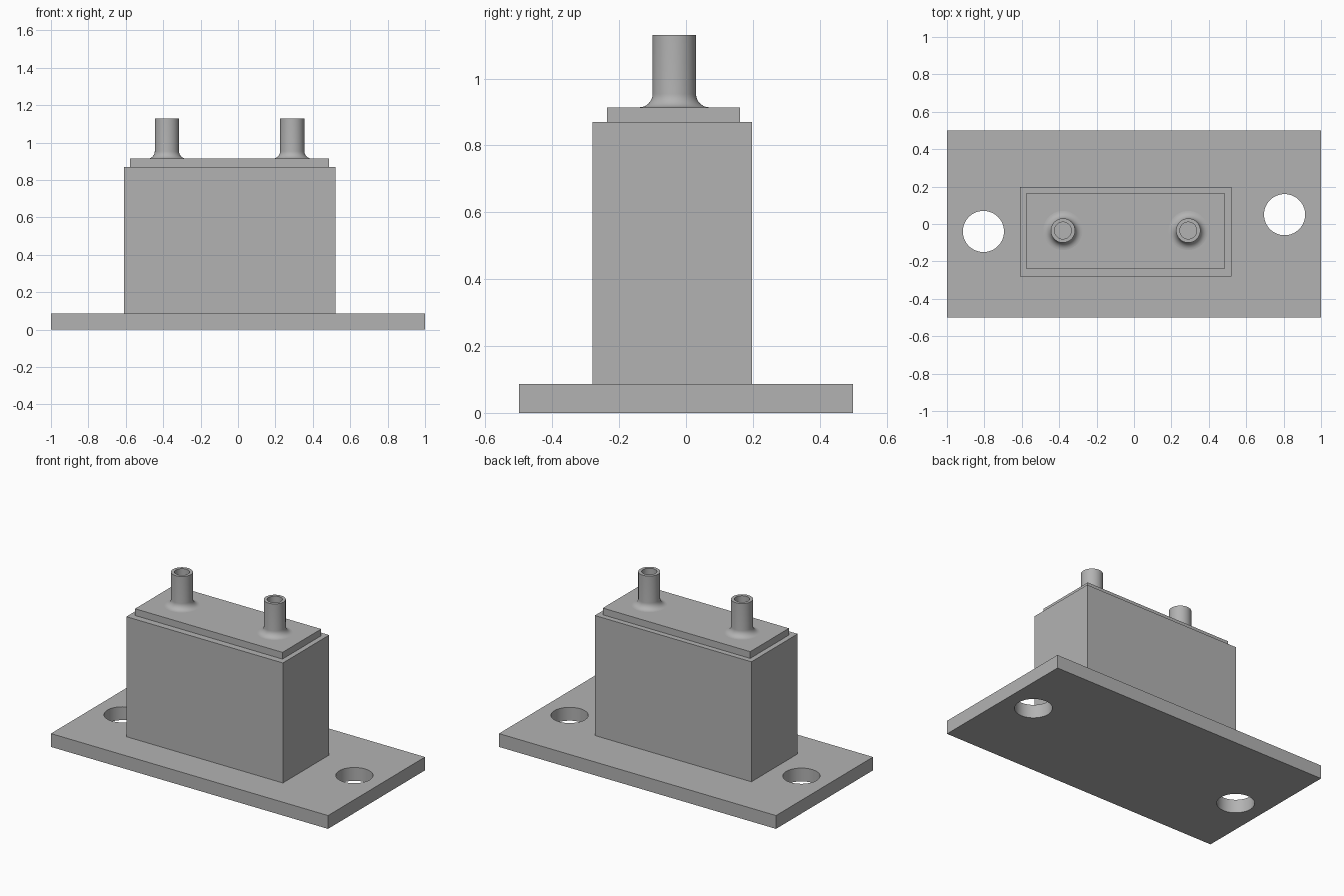
import bpy, bmesh, math
from mathutils import Vector

if "Cube" in bpy.data.objects:
    bpy.data.objects.remove(bpy.data.objects["Cube"], do_unlink=True)

grey = bpy.data.materials.new("plain_grey")
grey.use_nodes = True
colour = (0.45, 0.45, 0.45, 1)
grey.diffuse_color = colour
grey.node_tree.nodes["Principled BSDF"].inputs["Base Color"].default_value = colour

BASE_TOP, BODY_TOP, CAP_TOP, PIPE_TOP = 0.087, 0.87, 0.914, 1.13


def add_object(name, bm):
    bmesh.ops.recalc_face_normals(bm, faces=bm.faces)
    mesh = bpy.data.meshes.new(name)
    bm.to_mesh(mesh)
    bm.free()
    mesh.materials.append(grey)
    obj = bpy.data.objects.new(name, mesh)
    bpy.context.collection.objects.link(obj)
    return obj


def box(name, low, high):
    low, high = Vector(low), Vector(high)
    bm = bmesh.new()
    bmesh.ops.create_cube(bm, size=1)
    bmesh.ops.scale(bm, vec=high - low, verts=bm.verts)
    bmesh.ops.translate(bm, vec=(low + high) / 2, verts=bm.verts)
    return add_object(name, bm)


def select_only(obj):
    bpy.ops.object.select_all(action="DESELECT")
    obj.select_set(True)
    bpy.context.view_layer.objects.active = obj


def drill(obj, x, y, radius):
    bpy.ops.mesh.primitive_cylinder_add(vertices=64, radius=radius, depth=1, location=(x, y, 0))
    cutter = bpy.context.object
    cutter.hide_render = True
    cut = obj.modifiers.new("hole", "BOOLEAN")
    cut.operation, cut.solver, cut.object = "DIFFERENCE", "EXACT", cutter
    select_only(obj)
    bpy.ops.object.modifier_apply(modifier=cut.name)
    bpy.data.objects.remove(cutter, do_unlink=True)


def pipe(name, x, y, outer=0.065, bore=0.045, fillet=0.04):
    # Profile: flared foot, straight wall, rim, bore and bore floor
    profile = []
    for i in range(9):
        a = math.radians(90 * i / 8)
        profile.append((outer + fillet * (1 - math.sin(a)), CAP_TOP + fillet * (1 - math.cos(a))))
    floor = CAP_TOP + 0.002
    profile += [(outer, PIPE_TOP), (bore, PIPE_TOP), (bore, floor), (0, floor)]
    bm = bmesh.new()
    verts = [bm.verts.new((r, 0, z)) for r, z in profile]
    edges = [bm.edges.new(pair) for pair in zip(verts, verts[1:])]
    bmesh.ops.spin(bm, geom=verts + edges, cent=(0, 0, 0), axis=(0, 0, 1),
                   angle=math.tau, steps=48)
    bmesh.ops.remove_doubles(bm, verts=bm.verts, dist=0.0001)
    bmesh.ops.translate(bm, vec=(x, y, 0), verts=bm.verts)
    return add_object(name, bm)


# Mounting plate with two offset bolt holes
plate = box("mounting_plate", (-1, -0.5, 0), (1, 0.5, BASE_TOP))
drill(plate, -0.805, -0.04, 0.11)
drill(plate, 0.805, 0.05, 0.11)

# Housing and stepped lid
box("housing", (-0.61, -0.28, BASE_TOP), (0.52, 0.197, BODY_TOP))
box("lid", (-0.577, -0.237, BODY_TOP), (0.487, 0.162, CAP_TOP))

# Hollow pipes with filleted feet
pipes = [pipe("right_pipe", -0.38, -0.035), pipe("left_pipe", 0.29, -0.035)]

for obj in [plate] + pipes:
    select_only(obj)
    bpy.ops.object.shade_smooth_by_angle(angle=math.radians(35))
